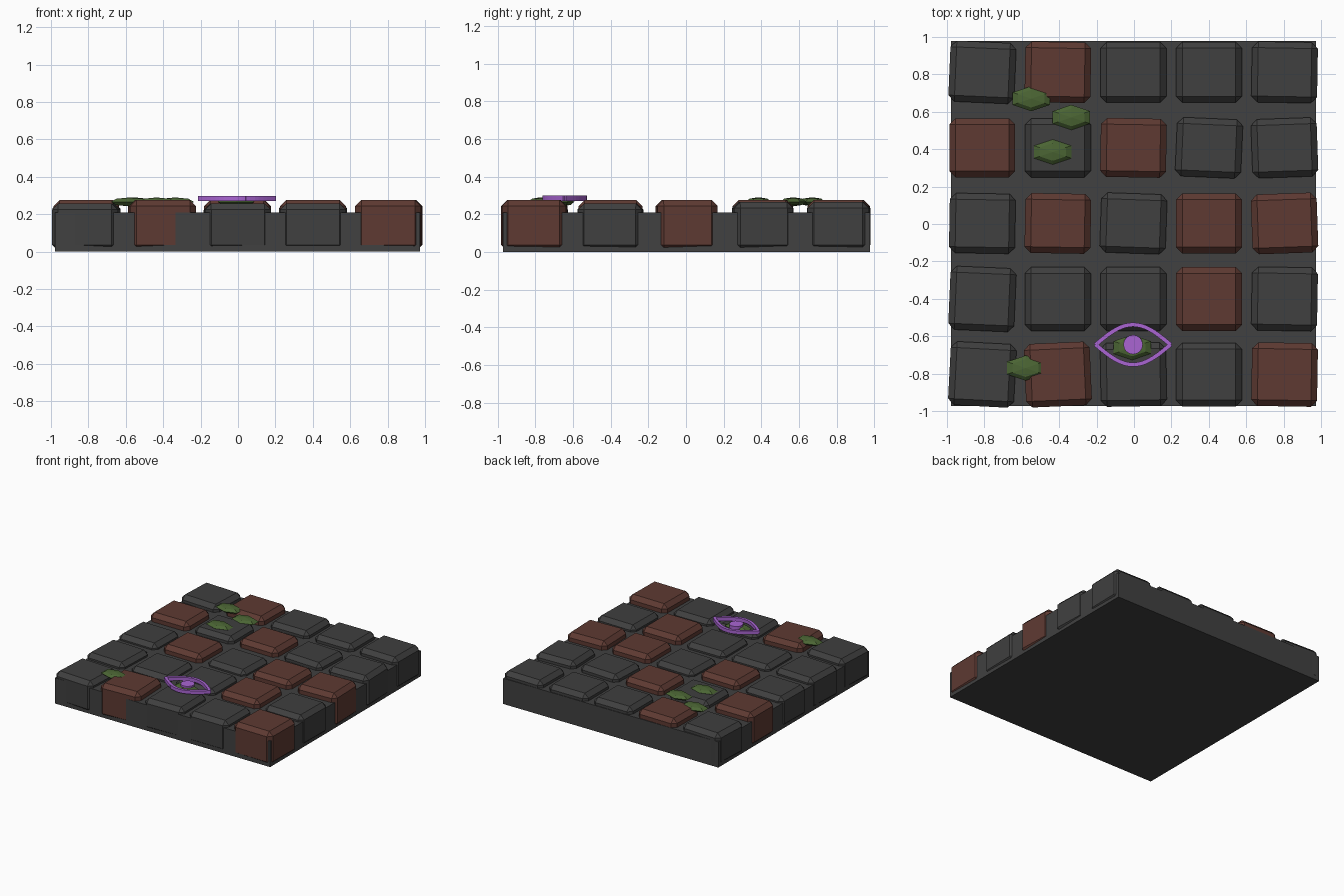
import bpy, bmesh, math
from mathutils import Matrix, Vector

if "Cube" in bpy.data.objects:
    bpy.data.objects.remove(bpy.data.objects["Cube"])


def material(name, rgb):
    m = bpy.data.materials.new(name)
    m.diffuse_color = (*rgb, 1)
    m.use_nodes = True
    m.node_tree.nodes["Principled BSDF"].inputs["Base Color"].default_value = m.diffuse_color
    return m


MORTAR = material("mortar grey", (0.052, 0.052, 0.052))
STONE = material("stone grey", (0.05, 0.05, 0.05))
BRICK = material("brick red", (0.112, 0.042, 0.032))
MOSS = material("moss green", (0.07, 0.13, 0.034))
GLOW = material("rune purple", (0.40, 0.13, 0.65))


def finish(bm, name, mat):
    bmesh.ops.recalc_face_normals(bm, faces=bm.faces)
    me = bpy.data.meshes.new(name)
    bm.to_mesh(me)
    bm.free()
    me.materials.append(mat)
    ob = bpy.data.objects.new(name, me)
    bpy.context.collection.objects.link(ob)
    return ob


def add_box(bm, centre, size, turn=0.0):
    mat = (Matrix.Translation(centre) @ Matrix.Rotation(turn, 4, 'Z')
           @ Matrix.Diagonal((*size, 1)))
    bmesh.ops.create_cube(bm, size=1, matrix=mat)


# mortar slab under the paving
bm = bmesh.new()
add_box(bm, (-0.003, 0.003, 0.105), (1.95, 1.95, 0.21))
finish(bm, "mortar_slab", MORTAR)


# bevelled paving stones
def paving_stone(name, x, y, depth, turn, top, mat):
    bm = bmesh.new()
    low = 0.004
    add_box(bm, (x, y, (top + low) / 2), (0.352, depth, top - low), math.radians(turn))
    bmesh.ops.bevel(bm, geom=bm.edges[:], offset=0.033, segments=1,
                    affect='EDGES', profile=0.5)
    finish(bm, name, mat)


# five by five grid, back row first: R is red, g is grey
PITCH = 0.404
PATTERN = ["gRggg", "RgRgg", "gRgRR", "gggRg", "gRggR"]
TURNS = [(-2.5, -1, 0, 0, -1), (0, 0, -1, -2.5, 2), (-1, -1, -2, 0, 2),
         (-2.5, 0, 0, 0, -1), (-3, 2.5, 1, 0, -1)]
DEPTHS = [0.325, 0.315, 0.32, 0.34, 0.34]
GREY_TOPS = [0.265, 0.265, 0.255, 0.257, 0.258]
for r, row in enumerate(PATTERN):
    for c, kind in enumerate(row):
        red = kind == "R"
        paving_stone(f"paving_stone_{r + 1}_{c + 1}", (c - 2) * PITCH - 0.003,
                     (2 - r) * PITCH + 0.003, DEPTHS[r], TURNS[r][c],
                     0.276 if red else GREY_TOPS[r], BRICK if red else STONE)


# moss tufts: flattened six-sided pebbles
def moss_tuft(name, x, y, rx=0.115, ry=0.067, rz=0.024, z=0.266):
    bm = bmesh.new()
    rings = []
    for lat in (-45, 0, 45):
        k, h = math.cos(math.radians(lat)), math.sin(math.radians(lat))
        rings.append([bm.verts.new((x + rx * k * math.cos(a), y + ry * k * math.sin(a),
                                    z + rz * h))
                      for a in (math.pi / 6 + i * math.pi / 3 for i in range(6))])
    bottom, top = bm.verts.new((x, y, z - rz)), bm.verts.new((x, y, z + rz))
    for i in range(6):
        j = (i + 1) % 6
        for a, b in zip(rings, rings[1:]):
            bm.faces.new((a[i], a[j], b[j], b[i]))
        bm.faces.new((rings[0][j], rings[0][i], bottom))
        bm.faces.new((rings[-1][i], rings[-1][j], top))
    finish(bm, name, MOSS)


for i, (x, y) in enumerate([(-.55, .67), (-.335, .57), (-.435, .385),
                            (-.58, -.77), (-.01, -.66)]):
    moss_tuft(f"moss_tuft_{i + 1}", x, y)

# eye-shaped rune outline: short bars along two mirrored arcs
EYE = Vector((-0.005, -0.645, 0.285))
HALF, LIFT, STEPS = 0.2, 0.107, 18


def arc_point(t, side):
    return EYE + Vector((HALF * (2 * t - 1), side * LIFT * math.sin(math.pi * t), 0))


bm = bmesh.new()
for side in (1, -1):
    for i in range(STEPS):
        a, b = arc_point(i / STEPS, side), arc_point((i + 1) / STEPS, side)
        d = b - a
        add_box(bm, (a + b) / 2, (d.length * 1.15, 0.022, 0.028), math.atan2(d.y, d.x))
finish(bm, "rune_outline", GLOW)

# round pupil of the rune
bm = bmesh.new()
bmesh.ops.create_cone(bm, cap_ends=True, segments=16, radius1=0.052, radius2=0.052,
                      depth=0.028, matrix=Matrix.Translation(EYE))
finish(bm, "rune_pupil", GLOW)
